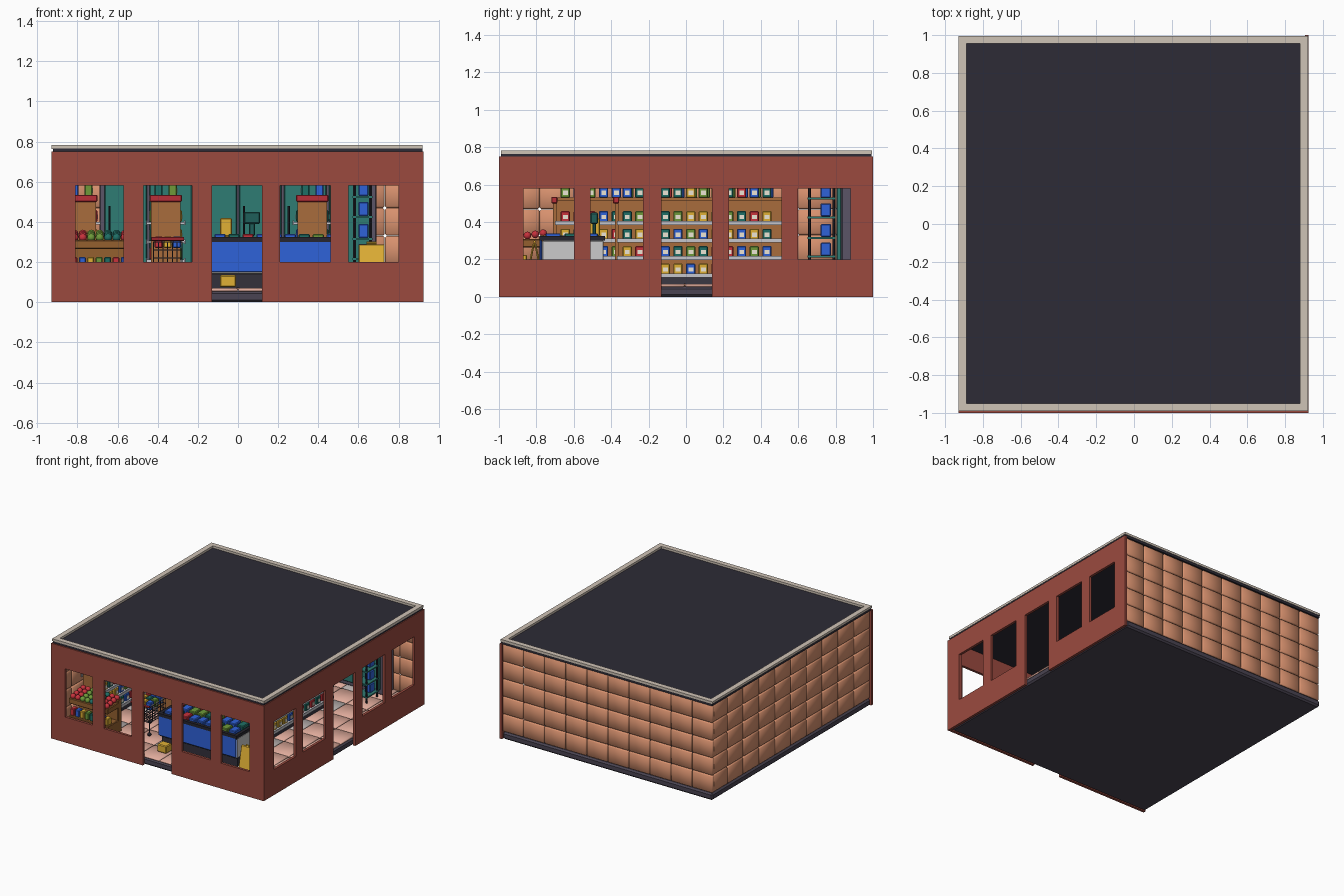
import bpy, bmesh, math, random
from mathutils import Matrix, Vector

if "Cube" in bpy.data.objects:
    bpy.data.objects.remove(bpy.data.objects["Cube"])

random.seed(4)


def material(hexcol):
    m = bpy.data.materials.get(hexcol)
    if not m:
        m = bpy.data.materials.new(hexcol)
        rgb = [int(hexcol[i:i + 2], 16) / 255 for i in (0, 2, 4)]
        m.diffuse_color = [((c + 0.055) / 1.055) ** 2.4 for c in rgb] + [1]
        m.use_nodes = True
        m.node_tree.nodes["Principled BSDF"].inputs["Base Color"].default_value = m.diffuse_color
    return m


def finish(name, bm, color, bevel=0, smooth=False):
    me = bpy.data.meshes.new(name)
    bmesh.ops.recalc_face_normals(bm, faces=bm.faces)
    bm.to_mesh(me)
    bm.free()
    ob = bpy.data.objects.new(name, me)
    bpy.context.collection.objects.link(ob)
    me.materials.append(material(color))
    if bevel:
        mod = ob.modifiers.new("bevel", 'BEVEL')
        mod.width, mod.segments = bevel, 1
    for p in me.polygons:
        p.use_smooth = smooth
    return ob


def boxes(name, items, color, bevel=0, smooth=False):
    """One object made of boxes given as x0, x1, y0, y1, z0, z1."""
    bm = bmesh.new()
    for a, b, c, d, e, f in items:
        mat = Matrix.Translation(((a + b) / 2, (c + d) / 2, (e + f) / 2)) @ Matrix.Diagonal((b - a, d - c, f - e, 1))
        bmesh.ops.create_cube(bm, size=1, matrix=mat)
    return finish(name, bm, color, bevel, smooth)


def rods(name, lines, r, color):
    """Thin cylinders between pairs of points."""
    bm = bmesh.new()
    for p, q in lines:
        p, q = Vector(p), Vector(q)
        mat = Matrix.Translation((p + q) / 2) @ (q - p).to_track_quat('Z', 'Y').to_matrix().to_4x4()
        bmesh.ops.create_cone(bm, cap_ends=True, segments=6, radius1=r, radius2=r, depth=(q - p).length, matrix=mat)
    return finish(name, bm, color)


def balls(name, points, r, color):
    bm = bmesh.new()
    for p in points:
        bmesh.ops.create_icosphere(bm, subdivisions=2, radius=r, matrix=Matrix.Translation(p))
    return finish(name, bm, color, smooth=True)


def window_wall(name, to3d, cuts, thick):
    """Flat wall with four windows and a central doorway."""
    bm = bmesh.new()
    zs = (0, 0.2, 0.58, 0.75)
    for i in range(len(cuts) - 1):
        for j in range(3):
            if i % 2 and (j == 1 or (i == 5 and j == 0)):
                continue
            u0, u1, v0, v1 = cuts[i], cuts[i + 1], zs[j], zs[j + 1]
            bm.faces.new([bm.verts.new(to3d(u, v)) for u, v in ((u0, v0), (u1, v0), (u1, v1), (u0, v1))])
    bmesh.ops.remove_doubles(bm, verts=bm.verts, dist=0.0005)
    base = bm.faces[:]
    ext = bmesh.ops.extrude_face_region(bm, geom=base, use_keep_orig=True)
    bmesh.ops.translate(bm, verts=[v for v in ext['geom'] if isinstance(v, bmesh.types.BMVert)], vec=thick)
    finish(name, bm, "9B4A3F")


# Building shell
boxes("foundation_slab", [(-0.925, 0.905, -0.98, 0.995, 0, 0.055)], "4A4452", 0.012)
window_wall("front_wall", lambda u, v: (u, -1, v),
            (-0.93, -0.81, -0.57, -0.47, -0.23, -0.13, 0.12, 0.21, 0.46, 0.55, 0.80, 0.925), (0, 0.02, 0))
window_wall("right_wall", lambda u, v: (0.925, u, v),
            (-1, -0.87, -0.60, -0.51, -0.23, -0.13, 0.14, 0.23, 0.51, 0.60, 0.88, 1), (-0.02, 0, 0))
boxes("roof_deck", [(-0.922, 0.918, -0.99, 0.992, 0.745, 0.765)], "2D2B36")
boxes("roof_rim", [(-0.928, 0.92, s - 0.02, s + 0.02, 0.764, 0.782) for s in (-0.97, 0.975)]
      + [(s - 0.02, s + 0.02, -0.955, 0.96, 0.764, 0.782) for s in (-0.908, 0.9)], "CFC3B6")

# Quilted wall tiles on the back and left, ten columns by five rows
g, rows = 0.001, 0.138
px, py = 0.184, 0.197
boxes("back_wall_tiles", [(-0.925 + i * px + g, -0.925 + (i + 1) * px - g, 0.965, 0.99,
                           0.055 + j * rows + g, 0.055 + (j + 1) * rows - g)
                          for i in range(10) for j in range(5)], "D9926F", 0.008, True)
boxes("left_wall_tiles", [(-0.922, -0.897, -0.98 + i * py + g, -0.98 + (i + 1) * py - g,
                           0.055 + j * rows + g, 0.055 + (j + 1) * rows - g)
                          for i in range(10) for j in range(5)], "D9926F", 0.008, True)

# Floor tiles in two colours
floor = {"E3AE9E": [], "BDB5B3": []}
for i in range(10):
    for j in range(10):
        x, y = -0.9 + i * 0.18, -0.98 + j * 0.1945
        floor["BDB5B3" if (i % 3 == 1 and j % 2) else "E3AE9E"].append(
            (x + g, x + 0.18 - g, y + g, y + 0.1945 - g, 0.053, 0.07))
for n, (col, items) in enumerate(floor.items()):
    boxes("floor_tiles_" + "ab"[n], items, col, 0.006, True)

# Shelf aisles running front to back, stocked with packages
COLORS = ("C8323C", "2F62D9", "E0B035", "6E9A3A", "1F6F66")
packs = {c: [] for c in COLORS}
labels = []


def pack(x, y, z, side):
    packs[random.choice(COLORS)].append((x - 0.02, x + 0.02, y - 0.025, y + 0.025, z, z + 0.058))
    f = x + side * 0.021
    labels.append((f - 0.002, f + 0.002, y - 0.012, y + 0.014, z + 0.015, z + 0.038))


wood, metal, dark, heads = [], [], [], []
for cx, y0, y1 in ((-0.78, -0.70, 0.52), (-0.36, -0.37, 0.53), (0.37, -0.37, 0.53)):
    wood += [(cx - 0.012, cx + 0.012, y0, y1, 0.1, 0.53)]
    wood += [(cx - 0.073, cx + 0.073, y - 0.01, y + 0.01, 0.07, 0.53) for y in (y0, y1)]
    wood += [(cx - 0.07, cx + 0.07, y0, y1, 0.515, 0.53)]
    heads += [(cx - 0.08, cx + 0.08, y0 - 0.02, y0 + 0.012, 0.50, 0.535)]
    dark.append((cx - 0.085, cx + 0.085, y0, y1, 0.07, 0.105))
    n = int((y1 - y0 - 0.04) / 0.068)
    for side in (-1, 1):
        for z in (0.12, 0.213, 0.306, 0.40):
            xa, xb = sorted((cx + side * 0.012, cx + side * 0.095))
            metal.append((xa, xb, y0 + 0.01, y1 - 0.01, z - 0.012, z))
            metal.append((cx + side * 0.095 - 0.003, cx + side * 0.095 + 0.003, y0, y1, z - 0.016, z + 0.006))
            for k in range(n):
                pack(cx + side * 0.06, y0 + 0.055 + k * 0.068, z, side)
        for k in range(n):
            pack(cx + side * 0.035, y0 + 0.055 + k * 0.068, 0.53, side)
boxes("aisle_panels", wood, "A96C3C")
boxes("aisle_headers", heads, "B92F38", 0.004)
boxes("aisle_shelves", metal, "C6C6CC")
boxes("aisle_bases", dark, "3A3742")

# Drinks cooler along the back wall
boxes("cooler_casing", [(-0.69, 0.69, 0.83, 0.955, 0.07, 0.66)], "5B5567", 0.006)
w = 1.34 / 6
boxes("cooler_doors", [(-0.67 + i * w + 0.006, -0.67 + (i + 1) * w - 0.006, 0.805, 0.83, 0.11, 0.64)
                       for i in range(6)], "2F7C74", 0.005)
rods("cooler_handles", [((-0.67 + i * w + 0.03, 0.79, 0.28), (-0.67 + i * w + 0.03, 0.79, 0.48))
                        for i in range(6)], 0.007, "22222A")

# Small drinks stand beside the cooler
rods("drinks_stand_posts", [((x, y, 0.07), (x, y, 0.58)) for x in (0.58, 0.66) for y in (0.66, 0.79)], 0.008, "22222A")
boxes("drinks_stand_shelves", [(0.57, 0.67, 0.65, 0.8, z - 0.01, z) for z in (0.12, 0.22, 0.32, 0.43, 0.53)], "2F7C74")
for z in (0.12, 0.22, 0.32, 0.43, 0.53):
    packs["2F62D9"].append((0.6, 0.65, 0.72, 0.775, z, z + 0.07))

# Chest freezer
boxes("freezer_base", [(-0.14, 0.52, -0.75, -0.46, 0.07, 0.15)], "33313B")
boxes("freezer_body", [(-0.15, 0.53, -0.77, -0.44, 0.14, 0.30)], "C4C2C4", 0.005)
boxes("freezer_front", [(-0.15, 0.53, -0.782, -0.77, 0.15, 0.305)], "2F62D9", 0.004)
boxes("freezer_rim", [(-0.155, 0.535, y - 0.012, y + 0.012, 0.30, 0.325) for y in (-0.77, -0.445)]
      + [(x - 0.012, x + 0.012, -0.77, -0.445, 0.30, 0.325) for x in (-0.14, 0.19, 0.52)], "26252E")
for i in range(9):
    for j in range(3):
        x, y = -0.09 + i * 0.07, -0.71 + j * 0.1
        packs[random.choice(("2F62D9", "6E9A3A", "1F6F66", "C8323C"))].append(
            (x - 0.028, x + 0.028, y - 0.04, y + 0.04, 0.295, 0.34))

# Till and goods on top of the freezer, and a carton on the floor
boxes("till", [(0.03, 0.11, -0.51, -0.47, 0.39, 0.45), (0.055, 0.085, -0.5, -0.48, 0.33, 0.4)], "1F5F5A", 0.006)
boxes("cartons", [(-0.09, -0.03, -0.52, -0.46, 0.325, 0.42), (-0.09, -0.01, -0.88, -0.81, 0.075, 0.135)],
      "E0B035", 0.006)

# Produce stand with fruit and packages
boxes("produce_stand", [(-0.84, -0.5, -0.91, -0.73, 0.07, 0.17), (-0.84, -0.5, -0.78, -0.73, 0.07, 0.33),
                        (-0.84, -0.5, -0.91, -0.73, 0.265, 0.31)], "94602F", 0.005)
fruit = {"C8323C": [], "6E9A3A": [], "1F6F66": []}
for i in range(8):
    col = ("C8323C", "6E9A3A", "1F6F66")[(i // 2) % 3]
    for j in range(4):
        fruit[col].append((-0.815 + i * 0.042, -0.89 + j * 0.042, 0.322 + 0.006 * j))
    packs[COLORS[i % 5]].append((-0.835 + i * 0.042, -0.8 + i * 0.042, -0.9, -0.85, 0.17, 0.225))
for n, (col, pts) in enumerate(fruit.items()):
    balls("fruit_" + "abc"[n], pts, 0.021, col)

# Shopping trolley
wires = []
for z in (0.18, 0.22, 0.26, 0.30):
    q = [(-0.42, -0.7, z), (-0.28, -0.7, z), (-0.28, -0.5, z), (-0.42, -0.5, z)]
    wires += [(q[k], q[(k + 1) % 4]) for k in range(4)]
for k in range(7):
    t, u = -0.42 + k * 0.14 / 6, -0.7 + k * 0.2 / 6
    wires += [((t, y, 0.18), (t, y, 0.3)) for y in (-0.7, -0.5)]
    wires += [((x, u, 0.18), (x, u, 0.3)) for x in (-0.42, -0.28)] + [((t, -0.7, 0.18), (t, -0.5, 0.18))]
wires += [((x, y, 0.09), (x, y, 0.18)) for x in (-0.41, -0.29) for y in (-0.69, -0.51)]
rods("trolley_basket", wires, 0.003, "3A3742")
rods("trolley_handle", [((-0.43, -0.72, 0.315), (-0.27, -0.72, 0.315))], 0.009, "C8323C")
balls("trolley_wheels", [(x, y, 0.085) for x in (-0.41, -0.29) for y in (-0.69, -0.51)], 0.015, "22222A")
for i in range(3):
    for j in range(3):
        pack(-0.395 + i * 0.045, -0.66 + j * 0.06, 0.27, 1)

# Folding wet floor sign
bm = bmesh.new()
for s in (-1, 1):
    mat = (Matrix.Translation((0.665, -0.81 + s * 0.025, 0.18)) @ Matrix.Rotation(s * 0.2, 4, 'X')
           @ Matrix.Diagonal((0.13, 0.01, 0.22, 1)))
    bmesh.ops.create_cube(bm, size=1, matrix=mat)
finish("floor_sign", bm, "E0B035", 0.004)
rods("floor_sign_grip", [((0.64, -0.81, 0.295), (0.69, -0.81, 0.295))], 0.007, "E0B035")

# Stock gathered by colour
for n, col in enumerate(COLORS):
    boxes("packages_" + "abcde"[n], packs[col], col, 0.005)
boxes("package_labels", labels, "EDE6D6")
